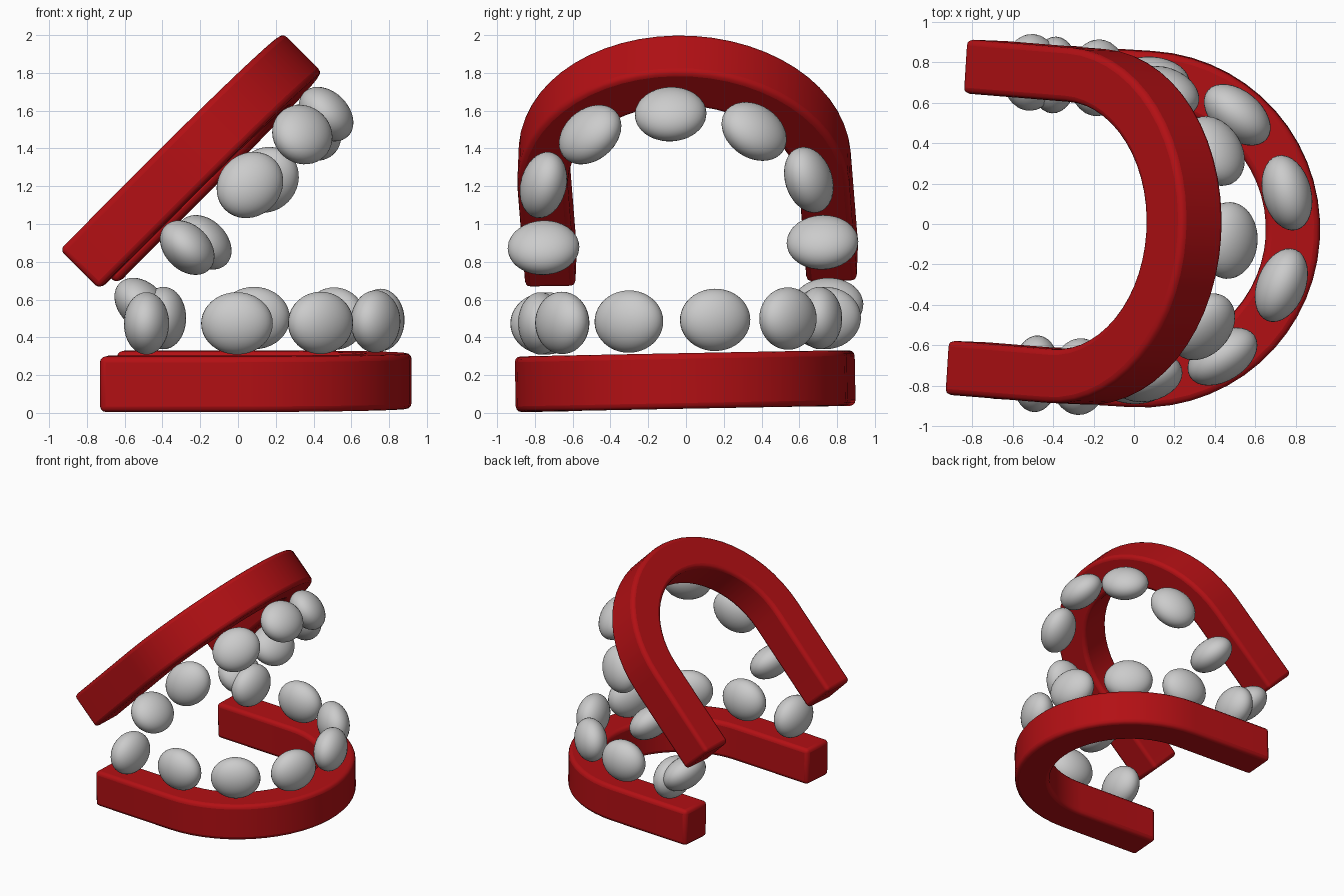
import bpy, bmesh
from math import sin, cos, pi, radians
from mathutils import Matrix, Vector

if "Cube" in bpy.data.objects:
    bpy.data.objects.remove(bpy.data.objects["Cube"])

R_OUT, R_IN, BACK, HALF_T = 0.88, 0.612, 0.72, 0.147
R_TOOTH, TOOTH_LIFT, SPACING = 0.74, 0.32, 0.47

red = bpy.data.materials.new("gum_red")
red.diffuse_color = (0.45, 0.005, 0.007, 1)
red.use_nodes = True
red.node_tree.nodes["Principled BSDF"].inputs["Base Color"].default_value = red.diffuse_color


def pose(location, pitch):
    return (Matrix.Translation(location) @ Matrix.Rotation(radians(-3.5), 4, 'Z')
            @ Matrix.Rotation(radians(1.1), 4, 'X') @ Matrix.Rotation(radians(pitch), 4, 'Y'))


def finish(ob, angle):
    bpy.ops.object.select_all(action='DESELECT')
    ob.select_set(True)
    bpy.context.view_layer.objects.active = ob
    bpy.ops.object.shade_smooth_by_angle(angle=radians(angle))


# Horseshoe gum: two arms and a half circle, swept with a box section
def gum(name, matrix, steps=28):
    stations = [((-BACK, 0), -1)]
    stations += [((0, 0), -pi / 2 + pi * i / steps) for i in range(steps + 1)]
    stations += [((-BACK, 0), 1)]
    bm = bmesh.new()
    rings = []
    for (cx, cy), a in stations:
        if cx:
            d = Vector((0, a, 0))
        else:
            d = Vector((cos(a), sin(a), 0))
        c = Vector((cx, cy, 0))
        rings.append([bm.verts.new(c + d * r + Vector((0, 0, z)))
                      for r, z in ((R_IN, -HALF_T), (R_OUT, -HALF_T), (R_OUT, HALF_T), (R_IN, HALF_T))])
    for a, b in zip(rings, rings[1:]):
        for i in range(4):
            j = (i + 1) % 4
            bm.faces.new((a[i], a[j], b[j], b[i]))
    bm.faces.new(rings[0])
    bm.faces.new(rings[-1])
    bmesh.ops.recalc_face_normals(bm, faces=bm.faces)
    me = bpy.data.meshes.new(name)
    bm.to_mesh(me)
    bm.free()
    me.materials.append(red)
    ob = bpy.data.objects.new(name, me)
    bpy.context.collection.objects.link(ob)
    ob.matrix_world = matrix
    bev = ob.modifiers.new("rounded_edges", 'BEVEL')
    bev.width, bev.segments, bev.limit_method = 0.03, 3, 'ANGLE'
    bev.angle_limit = radians(40)
    finish(ob, 35)


# Egg-shaped tooth at (x, y) in the jaw plane, long side along the arch
def tooth(name, matrix, x, y, angle, side):
    bpy.ops.mesh.primitive_uv_sphere_add(segments=32, ring_count=20, radius=1)
    ob = bpy.context.object
    ob.name = name
    ob.matrix_world = (matrix @ Matrix.Translation((x, y, side * TOOTH_LIFT))
                       @ Matrix.Rotation(angle, 4, 'Z')
                       @ Matrix.Diagonal((0.12, 0.19, 0.165, 1)))
    finish(ob, 60)


def arc_tooth(name, matrix, deg, side, dy=0):
    a = radians(deg)
    tooth(name, matrix, R_TOOTH * cos(a), R_TOOTH * sin(a) + dy, a, side)


# Lower jaw
lower = pose((0.04, -0.025, 0.168), 0)
gum("lower_gum", lower)
for i, deg in enumerate((-90, -54, -18, 18, 54, 90)):
    arc_tooth(f"lower_tooth_{i + 2}", lower, deg, 1)
for n, s in ((1, -1), (8, 1)):
    tooth(f"lower_tooth_{n}", lower, -0.48, s * R_TOOTH, 0, 1)

# Upper jaw, tipped open
upper = pose((-0.28, -0.01, 1.285), -45)
gum("upper_gum", upper)
for i, deg in enumerate((-72, -36, 0, 36, 72)):
    arc_tooth(f"upper_tooth_{i + 2}", upper, deg, -1, -0.02)
for n, s, k in ((1, -1, 1), (7, 1, 1), (8, 1, 2)):
    tooth(f"upper_tooth_{n}", upper, 0.23 - SPACING * k, s * R_TOOTH - 0.01, 0, -1)
